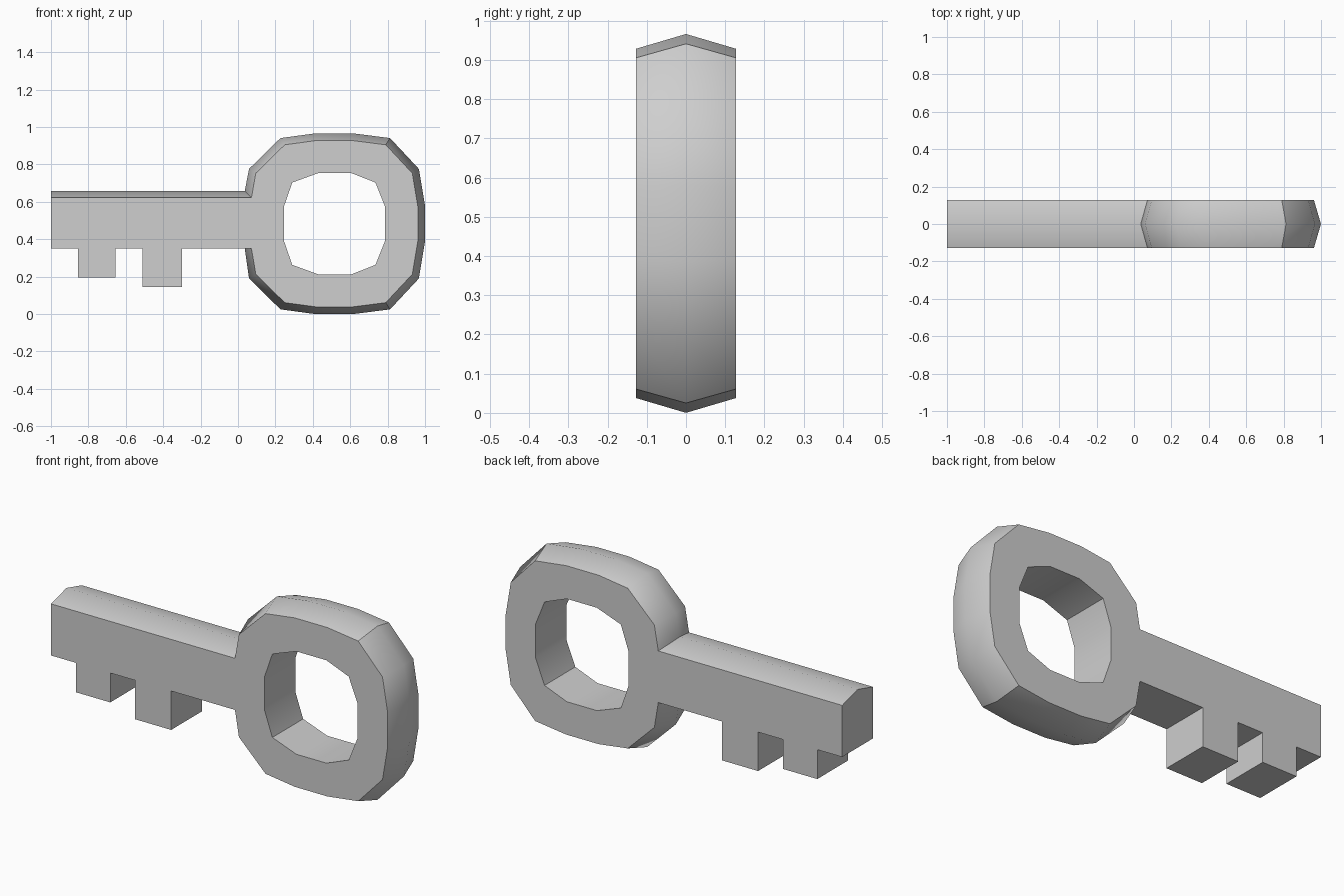
import bpy
import bmesh
import math

default_cube = bpy.data.objects.get("Cube")
if default_cube:
    bpy.data.objects.remove(default_cube, do_unlink=True)

HALF_DEPTH = 0.128
RIDGE_SCALE = 1.085
CENTRE_X, CENTRE_Z = 0.52, 0.483


def around_centre(offsets, scale=1.0):
    """Place offsets from the bow centre as (x, z) points."""
    return [(CENTRE_X + x * scale, CENTRE_Z + z * scale) for x, z in offsets]


def mirrored_ring(left, right):
    """Clockwise ring from top halves that run left to right."""
    top = left + right
    return top + [(x, -z) for x, z in reversed(top)]


# Outer rim of the bow, starting at the upper neck and running clockwise
rim = mirrored_ring(
    [(-0.425, 0.27), (-0.27, 0.422), (-0.1, 0.445)],
    [(0.09, 0.445), (0.27, 0.422), (0.412, 0.27), (0.442, 0.09)],
)
# Twelve-sided opening in the bow
opening = around_centre(mirrored_ring(
    [(-0.275, 0.09), (-0.23, 0.22), (-0.09, 0.271)],
    [(0.085, 0.271), (0.215, 0.22), (0.267, 0.09)],
))

# Square teeth below the shaft: right edge, left edge, bottom
SHAFT_BOTTOM = 0.35
teeth = []
for right, left, bottom in ((-0.3, -0.51, 0.145), (-0.655, -0.855, 0.195)):
    teeth += [(right, SHAFT_BOTTOM), (right, bottom),
              (left, bottom), (left, SHAFT_BOTTOM)]
teeth.append((-1, SHAFT_BOTTOM))


def key_outline(scale, shaft_top, neck_x):
    return ([(-1, shaft_top), (neck_x, shaft_top)]
            + around_centre(rim, scale)
            + [(neck_x, SHAFT_BOTTOM)] + teeth)


face_outline = key_outline(1.0, 0.622, 0.072)
ridge_outline = key_outline(RIDGE_SCALE, 0.657, 0.036)

bm = bmesh.new()


def add_ring(points, y):
    return [bm.verts.new((x, y, z)) for x, z in points]


def bridge(ring_a, ring_b):
    for i in range(len(ring_a)):
        j = (i + 1) % len(ring_a)
        bm.faces.new((ring_a[i], ring_a[j], ring_b[j], ring_b[i]))


def ring_edges(ring):
    return [bm.edges.get((ring[i - 1], ring[i])) for i in range(len(ring))]


# Ridged outer walls and straight walls of the opening
front = add_ring(face_outline, -HALF_DEPTH)
ridge = add_ring(ridge_outline, 0)
back = add_ring(face_outline, HALF_DEPTH)
hole_front = add_ring(opening, -HALF_DEPTH)
hole_back = add_ring(opening, HALF_DEPTH)
bridge(front, ridge)
bridge(ridge, back)
bridge(hole_front, hole_back)

# Flat front and back faces
for outer, inner, side in ((front, hole_front, -1), (back, hole_back, 1)):
    bmesh.ops.triangle_fill(bm, edges=ring_edges(outer) + ring_edges(inner),
                            use_beauty=True, normal=(0, side, 0))
bmesh.ops.recalc_face_normals(bm, faces=bm.faces[:])

mesh = bpy.data.meshes.new("key")
bm.to_mesh(mesh)
bm.free()
key = bpy.data.objects.new("key", mesh)
bpy.context.collection.objects.link(key)

# Plain grey material
grey = bpy.data.materials.new("light grey")
grey.use_nodes = True
colour = (0.62, 0.62, 0.62, 1)
grey.diffuse_color = colour
for node in grey.node_tree.nodes:
    if node.type == "BSDF_PRINCIPLED":
        node.inputs["Base Color"].default_value = colour
mesh.materials.append(grey)

# Soft rim with crisp corners
bpy.ops.object.select_all(action="DESELECT")
key.select_set(True)
bpy.context.view_layer.objects.active = key
bpy.ops.object.shade_smooth_by_angle(angle=math.radians(36))
